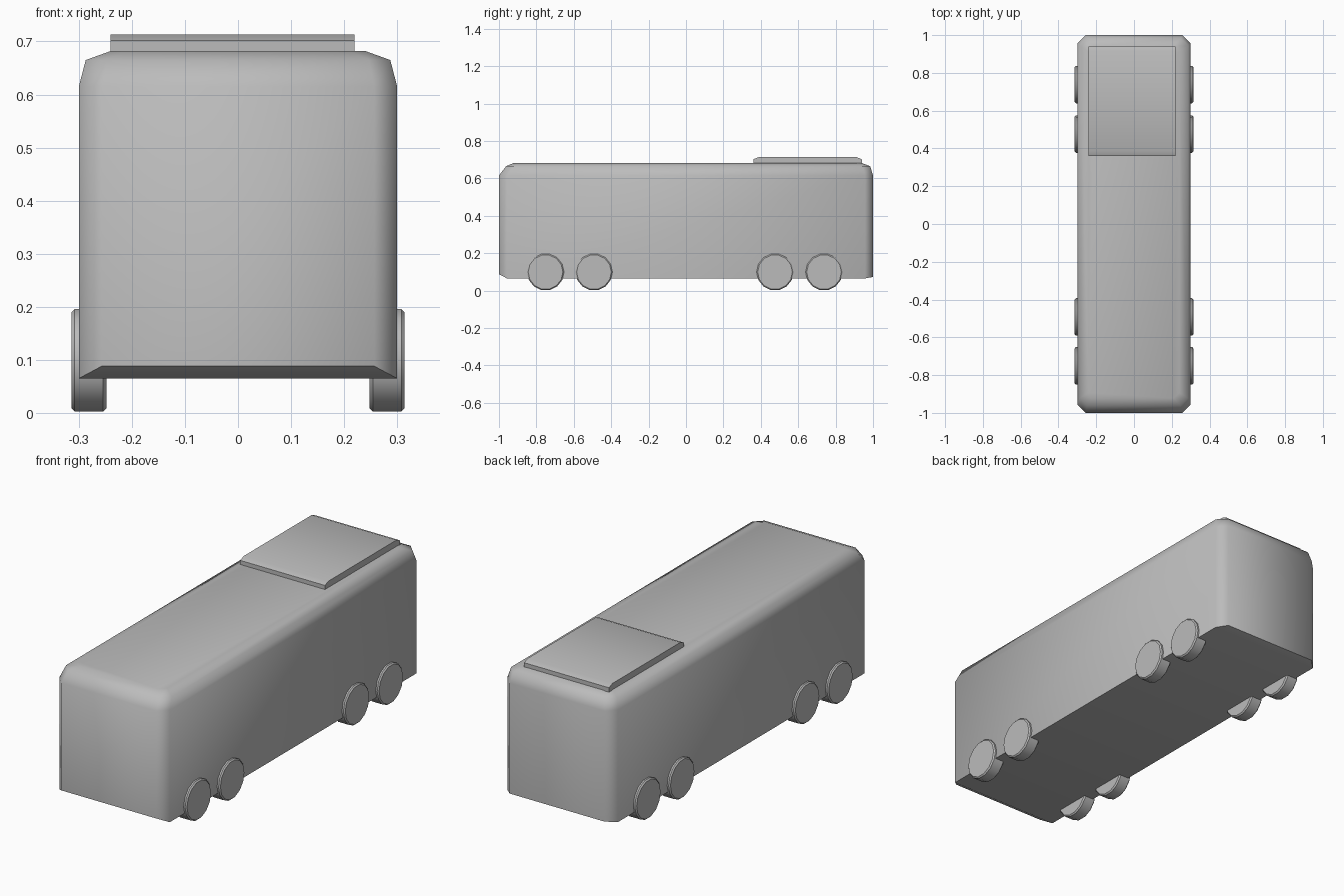
import bpy, bmesh, math
from mathutils import Matrix

default = bpy.data.objects.get("Cube")
if default:
    bpy.data.objects.remove(default, do_unlink=True)

grey = bpy.data.materials.new("light grey")
grey.use_nodes = True
grey.diffuse_color = (0.5, 0.5, 0.5, 1)
grey.node_tree.nodes["Principled BSDF"].inputs["Base Color"].default_value = (0.5, 0.5, 0.5, 1)


def finish(bm, name, angle):
    """Turn a bmesh into a named, smooth-shaded object."""
    bmesh.ops.recalc_face_normals(bm, faces=bm.faces)
    mesh = bpy.data.meshes.new(name)
    bm.to_mesh(mesh)
    bm.free()
    mesh.materials.append(grey)
    obj = bpy.data.objects.new(name, mesh)
    bpy.context.collection.objects.link(obj)
    bpy.ops.object.select_all(action="DESELECT")
    obj.select_set(True)
    bpy.context.view_layer.objects.active = obj
    bpy.ops.object.shade_smooth_by_angle(angle=math.radians(angle))
    return obj


# Body: stacked eight-sided rings, closed by the roof and the underside
def ring(bm, x, front, back, cut, heights):
    z_front, z_side, z_back = heights
    points = [(-x + cut, front, z_front), (x - cut, front, z_front),
              (x, front + cut, z_side), (x, back - cut, z_side),
              (x - cut, back, z_back), (-x + cut, back, z_back),
              (-x, back - cut, z_side), (-x, front + cut, z_side)]
    return [bm.verts.new(p) for p in points]


bm = bmesh.new()
rings = [ring(bm, 0.30, -1.0, 1.0, 0.043, (0.088, 0.065, 0.073)),
         ring(bm, 0.30, -1.0, 1.0, 0.043, (0.615,) * 3),
         ring(bm, 0.287, -0.962, 0.985, 0.04, (0.665,) * 3),
         ring(bm, 0.24, -0.922, 0.94, 0.03, (0.682,) * 3)]
for low, high in zip(rings, rings[1:]):
    for i in range(8):
        j = (i + 1) % 8
        bm.faces.new((low[i], low[j], high[j], high[i]))
bm.faces.new(rings[-1])
base = rings[0]
bm.faces.new((base[2], base[3], base[6], base[7]))
bm.faces.new((base[0], base[1], base[2], base[7]))
bm.faces.new((base[3], base[4], base[5], base[6]))
finish(bm, "body", 60)

# Roof unit: side profile extruded across the roof
bm = bmesh.new()
profile = [(0.36, 0.68), (0.94, 0.68), (0.94, 0.702), (0.913, 0.713), (0.387, 0.713), (0.36, 0.702)]
side = bm.faces.new([bm.verts.new((-0.24, y, z)) for y, z in profile])
swept = bmesh.ops.extrude_face_region(bm, geom=[side])["geom"]
bmesh.ops.translate(bm, vec=(0.46, 0, 0), verts=[v for v in swept if isinstance(v, bmesh.types.BMVert)])
finish(bm, "roof_unit", 40)

# Wheels: softly edged discs in pairs near each end
RADIUS, INNER, OUTER = 0.099, 0.248, 0.314
for side_name, sign in (("left", 1), ("right", -1)):
    for number, y in enumerate((-0.751, -0.492, 0.476, 0.738), 1):
        bm = bmesh.new()
        spin = Matrix.Rotation(math.pi / 2, 4, "Y")
        place = Matrix.Translation((sign * (INNER + OUTER) / 2, y, RADIUS))
        bmesh.ops.create_cone(bm, cap_ends=True, segments=14, radius1=RADIUS, radius2=RADIUS,
                              depth=OUTER - INNER, matrix=place @ spin)
        rims = [e for e in bm.edges if any(len(f.verts) > 4 for f in e.link_faces)]
        bmesh.ops.bevel(bm, geom=rims, offset=0.006, segments=1, affect="EDGES")
        finish(bm, f"{side_name}_wheel_{number}", 40)
